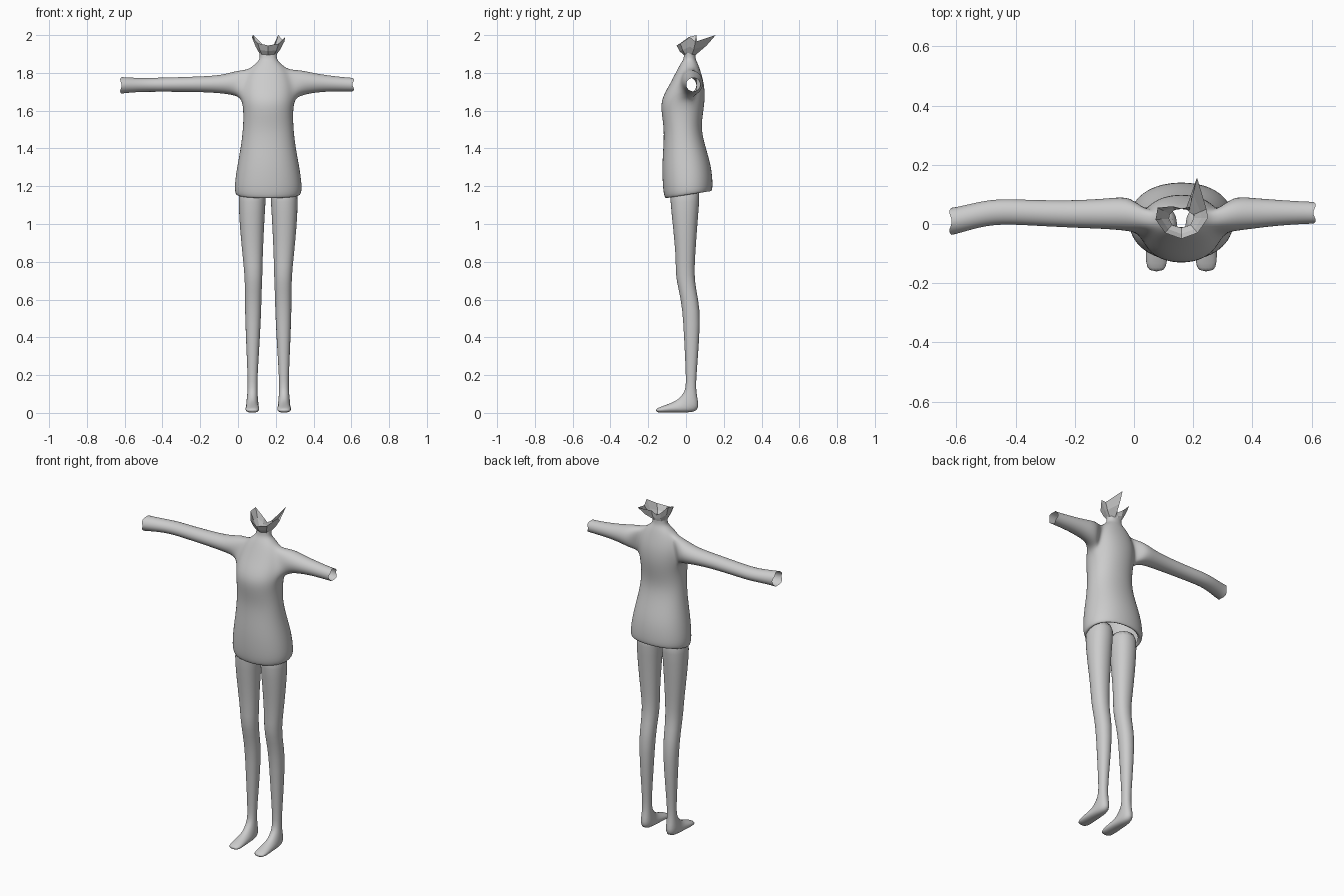
import bpy, bmesh, math
from mathutils import Vector

CX = 0.16   # body centre line
N = 16      # sides of torso and leg loops


def ring(bm, cx, yf, zf, yb, zb, w):
    """Oval loop through a front point and a back point, half-width w."""
    mid = Vector((cx, (yf + yb) / 2, (zf + zb) / 2))
    half = Vector((0, (yb - yf) / 2, (zb - zf) / 2)) * 1.025
    out = []
    for i in range(N):
        a = 2 * math.pi * i / N
        c, s = math.cos(a), math.sin(a)
        c = math.copysign(abs(c) ** 0.92, c)
        s = math.copysign(abs(s) ** 0.92, s)
        out.append(bm.verts.new(mid + half * s + Vector((w * 1.025 * c, 0, 0))))
    return out


def skin(bm, a, b, skip=()):
    n = len(a)
    for i in range(n):
        if i not in skip:
            j = (i + 1) % n
            bm.faces.new((a[i], a[j], b[j], b[i]))


def finish(bm, name, levels=0, smooth=True):
    bmesh.ops.recalc_face_normals(bm, faces=bm.faces[:])
    me = bpy.data.meshes.new(name)
    bm.to_mesh(me)
    bm.free()
    for p in me.polygons:
        p.use_smooth = smooth
    ob = bpy.data.objects.new(name, me)
    bpy.context.collection.objects.link(ob)
    if levels:
        m = ob.modifiers.new("Smooth", 'SUBSURF')
        m.levels = m.render_levels = levels
    return ob


# Dress: front y, z, back y, z, half-width, from hem to neck
TORSO = [
    (-.09, 1.145, .115, 1.185, .15), (-.11, 1.128, .135, 1.165, .170),
    (-.122, 1.18, .142, 1.20, .180), (-.126, 1.30, .135, 1.30, .165),
    (-.12, 1.40, .105, 1.40, .145), (-.115, 1.50, .078, 1.50, .133),
    (-.13, 1.59, .09, 1.59, .130), (-.132, 1.66, .10, 1.66, .138),
    (-.085, 1.74, .097, 1.74, .135), (-.047, 1.815, .075, 1.815, .105),
    (-.028, 1.85, .062, 1.85, .065), (-.012, 1.872, .05, 1.872, .043),
    (-.01, 1.905, .05, 1.905, .046)]
LOW = 7     # first loop of the armhole
# Sleeves: x, y, z, depth radius, height radius
RIGHT_ARM = [
    (-.01, .035, 1.746, .060, .066), (-.08, .035, 1.740, .052, .048),
    (-.20, .033, 1.740, .046, .041), (-.35, .038, 1.738, .043, .038),
    (-.45, .043, 1.737, .043, .037), (-.52, .033, 1.736, .043, .037),
    (-.59, .014, 1.735, .045, .041), (-.62, .009, 1.734, .046, .044)]
LEFT_ARM = [
    (.33, .035, 1.748, .060, .068), (.40, .036, 1.747, .052, .052),
    (.48, .038, 1.744, .044, .042), (.57, .038, 1.739, .038, .037),
    (.61, .038, 1.738, .037, .036)]

bm = bmesh.new()
loops = [ring(bm, CX, *r) for r in TORSO]
for k in range(len(loops) - 1):
    hole = (N - 1, 0, N // 2 - 1, N // 2) if LOW <= k < LOW + 2 else ()
    skin(bm, loops[k], loops[k + 1], hole)

# Sleeves grow out of the armholes and end in a ragged open cuff
low, mid, up = loops[LOW:LOW + 3]
for col, side, arm in ((N // 2, -1, RIGHT_ARM), (0, 1, LEFT_ARM)):
    b, f = (col + side) % N, (col - side) % N
    prev = [mid[b], up[b], up[col], up[f], mid[f], low[f], low[col], low[b]]
    for k, (x, y, z, ry, rz) in enumerate(arm):
        new = []
        for i in range(8):
            a = math.pi * i / 4
            jag = 0
            if k == len(arm) - 1:
                jag = side * (.012 if i % 2 else -.012)
            new.append(bm.verts.new((x + jag, y + 1.1 * ry * math.cos(a),
                                     z + 1.1 * rz * math.sin(a))))
        skin(bm, prev, new)
        prev = new
finish(bm, "dress_with_sleeves", 2)

# Legs and feet: sideways offset, front y, z, back y, z, half-width
LEG = [
    (.082, -.085, 1.22, .075, 1.22, .072), (.085, -.083, 1.12, .07, 1.12, .071),
    (.087, -.07, 1.0, .06, 1.0, .065), (.082, -.052, .82, .047, .82, .052),
    (.078, -.056, .73, .044, .73, .047), (.079, -.038, .65, .053, .65, .044),
    (.080, -.018, .55, .075, .55, .043), (.081, -.010, .40, .071, .40, .037),
    (.083, .0, .20, .055, .20, .026), (.083, .0, .13, .052, .13, .025),
    (.084, -.015, .10, .060, .075, .028), (.084, -.038, .075, .070, .028, .032),
    (.084, -.06, .060, .045, .0, .033), (.084, -.095, .046, -.05, .003, .036),
    (.084, -.135, .032, -.125, .0, .037), (.084, -.162, .020, -.161, .004, .026)]
for name, side in (("right_leg", -1), ("left_leg", 1)):
    bm = bmesh.new()
    loops = [ring(bm, CX + side * d, *r) for d, *r in LEG]
    for a, b in zip(loops, loops[1:]):
        skin(bm, a, b)
    bm.faces.new(loops[0])
    bm.faces.new(loops[-1])
    finish(bm, name, 1)

# Jagged remainder of the jaw and nape around the neck
EDGE = [
    (.16, -.05, 1.945), (.215, -.03, 1.955), (.25, .02, 1.99),
    (.245, .05, 1.965), (.213, .157, 2.0), (.19, .058, 1.95),
    (.16, .052, 1.93), (.13, .06, 1.95), (.08, .055, 2.0),
    (.073, .015, 1.99), (.105, -.03, 1.957)]
bm = bmesh.new()
inner, middle, outer = [], [], []
for e in EDGE:
    p = Vector(e)
    d = Vector((p.x - CX, p.y - .02, 0)).normalized()
    q = Vector((CX + d.x * .042, .02 + d.y * .033, 1.895))
    inner.append(bm.verts.new(q))
    m = q.lerp(p, .55)
    m.z -= .008
    middle.append(bm.verts.new(m))
    outer.append(bm.verts.new(p))
skin(bm, inner, middle)
skin(bm, middle, outer)
finish(bm, "jagged_jaw", 0, False)
